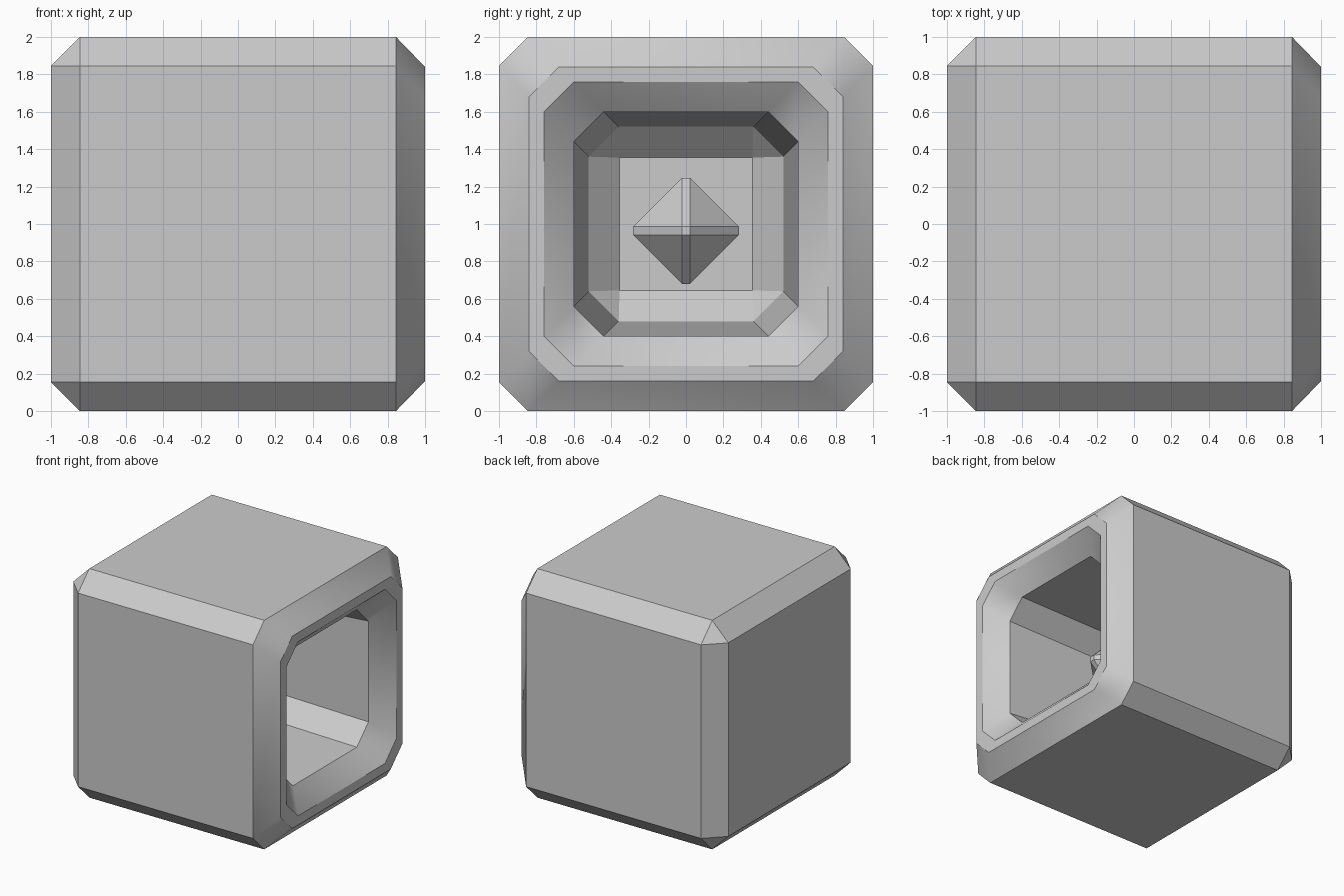
import bpy, bmesh, math
from mathutils import Matrix

if "Cube" in bpy.data.objects:
    bpy.data.objects.remove(bpy.data.objects["Cube"])


def octagon(bm, x, half, flat):
    """Square section across x with cut corners, centred on z = 1."""
    pts = [(flat, half), (half, flat), (half, -flat), (flat, -half),
           (-flat, -half), (-half, -flat), (-half, flat), (-flat, half)]
    return [bm.verts.new((x, y, z + 1)) for y, z in pts]


def finish(bm, name, smooth_angle=None):
    bmesh.ops.recalc_face_normals(bm, faces=bm.faces)
    mesh = bpy.data.meshes.new(name)
    bm.to_mesh(mesh)
    bm.free()
    obj = bpy.data.objects.new(name, mesh)
    bpy.context.collection.objects.link(obj)
    if smooth_angle:
        bpy.ops.object.select_all(action='DESELECT')
        bpy.context.view_layer.objects.active = obj
        obj.select_set(True)
        bpy.ops.object.shade_smooth_by_angle(angle=math.radians(smooth_angle))
    return obj


# Hollow box: sections run from the outer back, over the rim, to the inner back
sections = [
    (-1.0, 0.845, 0.845), (-0.845, 1.0, 0.845), (0.845, 1.0, 0.845),
    (1.0, 0.84, 0.68), (1.0, 0.76, 0.60), (0.84, 0.60, 0.44),
    (-0.68, 0.52, 0.36), (-0.84, 0.355, 0.355),
]
bm = bmesh.new()
rings = [octagon(bm, *s) for s in sections]
for a, b in zip(rings, rings[1:]):
    for i in range(8):
        j = (i + 1) % 8
        bm.faces.new((a[i], a[j], b[j], b[i]))
bm.faces.new(rings[0])
bm.faces.new(rings[-1])
bmesh.ops.remove_doubles(bm, verts=bm.verts, dist=0.001)
finish(bm, "hollow_box", 32)

# Small gem floating inside: a cube bevelled almost to its face centres
bm = bmesh.new()
bmesh.ops.create_cube(bm, size=0.565, matrix=Matrix.Translation((0.17, 0, 0.963)))
bmesh.ops.bevel(bm, geom=bm.edges[:], offset=0.26, segments=1,
                profile=0.5, affect='EDGES')
finish(bm, "inner_gem")
